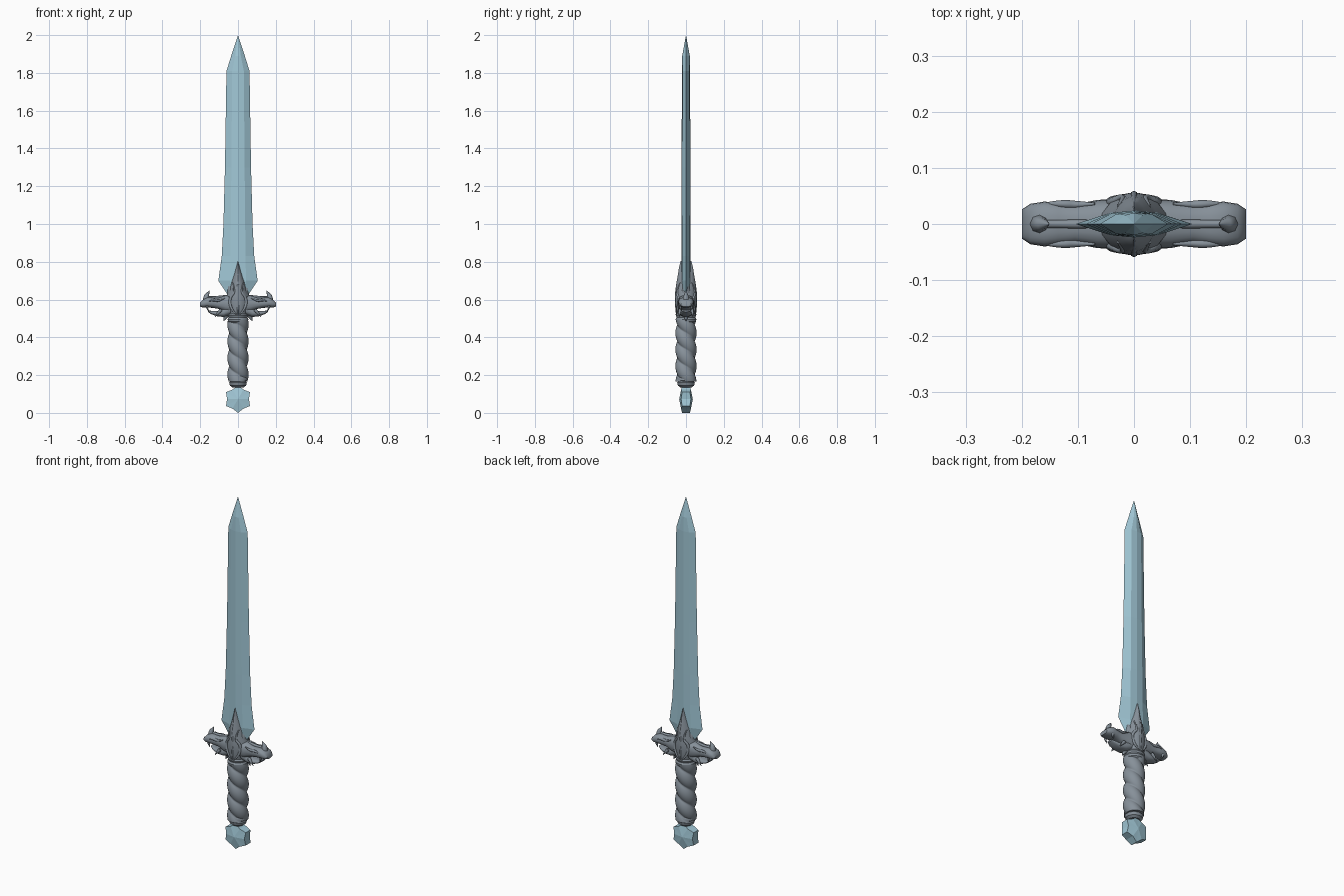
import bpy, bmesh, math
from math import sin, cos, pi

cube = bpy.data.objects.get("Cube")
if cube:
    bpy.data.objects.remove(cube, do_unlink=True)


def material(name, rgb):
    m = bpy.data.materials.new(name)
    m.use_nodes = True
    m.diffuse_color = (*rgb, 1)
    m.node_tree.nodes["Principled BSDF"].inputs["Base Color"].default_value = (*rgb, 1)
    return m


ICE = material("pale ice blue", (0.36, 0.58, 0.68))
STEEL = material("worn grey metal", (0.24, 0.28, 0.32))


def finish(ob, mat, smooth=None):
    ob.data.materials.append(mat)
    if smooth:
        bpy.ops.object.select_all(action='DESELECT')
        ob.select_set(True)
        bpy.context.view_layer.objects.active = ob
        bpy.ops.object.shade_smooth_by_angle(angle=math.radians(smooth))
    return ob


def loft(name, rings, mat, smooth=None):
    """Skin equal-length rings of points and cap both ends."""
    bm = bmesh.new()
    rows = [[bm.verts.new(p) for p in ring] for ring in rings]
    n = len(rows[0])
    for a, b in zip(rows, rows[1:]):
        for i in range(n):
            j = (i + 1) % n
            bm.faces.new((a[i], a[j], b[j], b[i]))
    bm.faces.new(rows[0][::-1])
    bm.faces.new(rows[-1])
    bmesh.ops.remove_doubles(bm, verts=bm.verts, dist=0.00005)
    bmesh.ops.recalc_face_normals(bm, faces=bm.faces)
    me = bpy.data.meshes.new(name)
    bm.to_mesh(me)
    bm.free()
    ob = bpy.data.objects.new(name, me)
    bpy.context.collection.objects.link(ob)
    return finish(ob, mat, smooth)


def oval(a, b, n=20, power=0.8):
    """Superellipse outline; power 1 is round, above 1 tends to a diamond."""
    pts = []
    for i in range(n):
        c, s = cos(2 * pi * i / n), sin(2 * pi * i / n)
        pts.append((math.copysign(abs(c) ** power, c) * a,
                    math.copysign(abs(s) ** power, s) * b))
    return pts


def tube(name, pts, radius, mat):
    """Curved spike or moulding; each point is x, y, z, relative radius."""
    cu = bpy.data.curves.new(name, 'CURVE')
    cu.dimensions = '3D'
    cu.bevel_depth = radius
    cu.bevel_resolution = 2
    cu.resolution_u = 5
    cu.use_fill_caps = True
    sp = cu.splines.new('NURBS')
    sp.points.add(len(pts) - 1)
    for p, (x, y, z, r) in zip(sp.points, pts):
        p.co = (x, y, z, 1)
        p.radius = r
    sp.order_u = 3
    sp.use_endpoint_u = True
    ob = bpy.data.objects.new(name, cu)
    bpy.context.collection.objects.link(ob)
    cu.materials.append(mat)
    return ob


# Blade: height, half width, bevel line, bevel depth, ridge depth
blade = [(0.58, 0.045, 0.02, 0.015, 0.018), (0.63, 0.058, 0.03, 0.018, 0.022),
         (0.70, 0.104, 0.042, 0.020, 0.024), (0.83, 0.086, 0.04, 0.020, 0.024),
         (1.0, 0.077, 0.038, 0.020, 0.024), (1.3, 0.069, 0.035, 0.019, 0.023),
         (1.81, 0.061, 0.031, 0.018, 0.022), (1.89, 0.036, 0.015, 0.016, 0.020),
         (2.0, 0, 0, 0, 0)]
loft("blade", [[(w, 0, z), (m, t, z), (0, c, z), (-m, t, z),
                (-w, 0, z), (-m, -t, z), (0, -c, z), (m, -t, z)]
               for z, w, m, t, c in blade], ICE)

# Twisted grip with two winding strands
grip = []
for k in range(91):
    z = 0.165 + 0.33 * k / 90
    ring = []
    for i in range(48):
        a = 2 * pi * i / 48
        r = 0.041 + 0.015 * abs(sin(z * pi / 0.088 + a + 0.6)) ** 0.6
        ring.append((r * cos(a), r * sin(a), z))
    grip.append(ring)
loft("grip", grip, STEEL, 50)


# Collars at both ends of the grip
def collar(name, profile):
    loft(name, [[(x, y, z) for x, y in oval(r, r, 32, 1)] for z, r in profile], STEEL, 35)


collar("lower_collar", [(0.135, 0.03), (0.145, 0.043), (0.16, 0.047), (0.165, 0.042),
                        (0.172, 0.05), (0.185, 0.05), (0.195, 0.044)])
collar("upper_collar", [(0.475, 0.045), (0.483, 0.053), (0.495, 0.055),
                        (0.505, 0.05), (0.515, 0.054), (0.53, 0.045)])

# Faceted star pommel
bm = bmesh.new()
mid = 0.073
hubs = [bm.verts.new((0, y, mid)) for y in (-0.036, 0.036)]
sides = []
for y in (-0.026, 0.026):
    ring = []
    for i in range(12):
        a = pi / 2 + i * pi / 6
        r = 0.058 if i % 2 else 0.073
        ring.append(bm.verts.new((r * cos(a), y * (1 if i % 2 else 0.8), mid + r * sin(a))))
    sides.append(ring)
for i in range(12):
    j = (i + 1) % 12
    bm.faces.new((sides[0][i], sides[0][j], sides[1][j], sides[1][i]))
    for ring, hub in zip(sides, hubs):
        bm.faces.new((ring[i], ring[j], hub))
bmesh.ops.recalc_face_normals(bm, faces=bm.faces)
me = bpy.data.meshes.new("pommel")
bm.to_mesh(me)
bm.free()
pommel = bpy.data.objects.new("pommel", me)
bpy.context.collection.objects.link(pommel)
finish(pommel, ICE)

# Central guard with a long leaf rising over the blade
leaf = [(0.50, 0.040, 0.045), (0.53, 0.055, 0.052), (0.58, 0.066, 0.056), (0.62, 0.062, 0.057),
        (0.65, 0.046, 0.054), (0.69, 0.040, 0.050), (0.73, 0.026, 0.043),
        (0.77, 0.013, 0.037), (0.805, 0.001, 0.028)]
loft("guard_leaf", [[(x, y, z) for x, y in oval(a, b, 16, 1.15)] for z, a, b in leaf], STEEL, 40)

# Raised mouldings on both faces of the leaf
for face, f in (("front", -1), ("back", 1)):
    tube("leaf_rib_" + face, [(0, f * 0.048, 0.51, 0.6), (0, f * 0.054, 0.58, 1.2),
                              (0, f * 0.050, 0.67, 1), (0, f * 0.03, 0.79, 0.2)], 0.006, STEEL)
    for side, s in (("left", 1), ("right", -1)):
        tube(f"leaf_scroll_{face}_{side}",
             [(s * 0.008, f * 0.052, 0.52, 0.4), (s * 0.04, f * 0.044, 0.55, 1),
              (s * 0.045, f * 0.036, 0.61, 1.2), (s * 0.012, f * 0.053, 0.64, 0.8),
              (s * 0.028, f * 0.032, 0.69, 0.4)], 0.007, STEEL)

# Beast heads: distance out, height, half height, half depth
skull = [(0.02, 0.575, 0.050, 0.045), (0.065, 0.578, 0.044, 0.043), (0.105, 0.580, 0.029, 0.035),
         (0.135, 0.583, 0.027, 0.038), (0.160, 0.585, 0.027, 0.040),
         (0.185, 0.579, 0.021, 0.036), (0.200, 0.573, 0.011, 0.026)]
jaw = [(0.04, 0.550, 0.030, 0.036), (0.075, 0.532, 0.024, 0.035), (0.110, 0.525, 0.014, 0.031),
       (0.140, 0.531, 0.009, 0.026), (0.160, 0.540, 0.005, 0.016)]
for side, s in (("left", 1), ("right", -1)):
    for part, rows in (("beast_skull_", skull), ("beast_jaw_", jaw)):
        loft(part + side, [[(s * x, y, z + h) for y, h in oval(d, r)]
                           for x, z, r, d in rows], STEEL, 45)
    tube("nose_horn_" + side, [(s * 0.168, 0, 0.595, 1.2), (s * 0.169, 0, 0.615, 1),
                               (s * 0.160, 0, 0.63, 0.6), (s * 0.151, 0, 0.648, 0.05)],
         0.015, STEEL)
    tube("crest_" + side, [(s * 0.06, 0, 0.618, 1), (s * 0.10, 0, 0.612, 1.2),
                           (s * 0.13, 0, 0.61, 1), (s * 0.16, 0, 0.612, 1)], 0.007, STEEL)
    tube("chin_spike_" + side, [(s * 0.05, 0, 0.535, 1.4), (s * 0.065, 0, 0.51, 1),
                                (s * 0.077, 0, 0.485, 0.05)], 0.013, STEEL)
    tube("leaf_prong_" + side, [(s * 0.03, 0, 0.63, 1.3), (s * 0.036, 0, 0.665, 1.2),
                                (s * 0.052, 0, 0.695, 0.1)], 0.02, STEEL)
    for face, f in (("front", -1), ("back", 1)):
        tag = face + "_" + side
        tube("brow_" + tag, [(s * 0.07, f * 0.036, 0.607, 0.3), (s * 0.10, f * 0.034, 0.592, 1),
                             (s * 0.13, f * 0.036, 0.60, 1.1), (s * 0.155, f * 0.036, 0.592, 0.4)],
             0.007, STEEL)
        tube("fang_" + tag, [(s * 0.165, f * 0.03, 0.568, 1), (s * 0.163, f * 0.028, 0.553, 0.8),
                             (s * 0.157, f * 0.026, 0.538, 0.05)], 0.007, STEEL)
        tube("cheek_spike_" + tag, [(s * 0.09, f * 0.03, 0.545, 1.2), (s * 0.105, f * 0.036, 0.53, 1),
                                    (s * 0.122, f * 0.034, 0.508, 0.05)], 0.008, STEEL)
